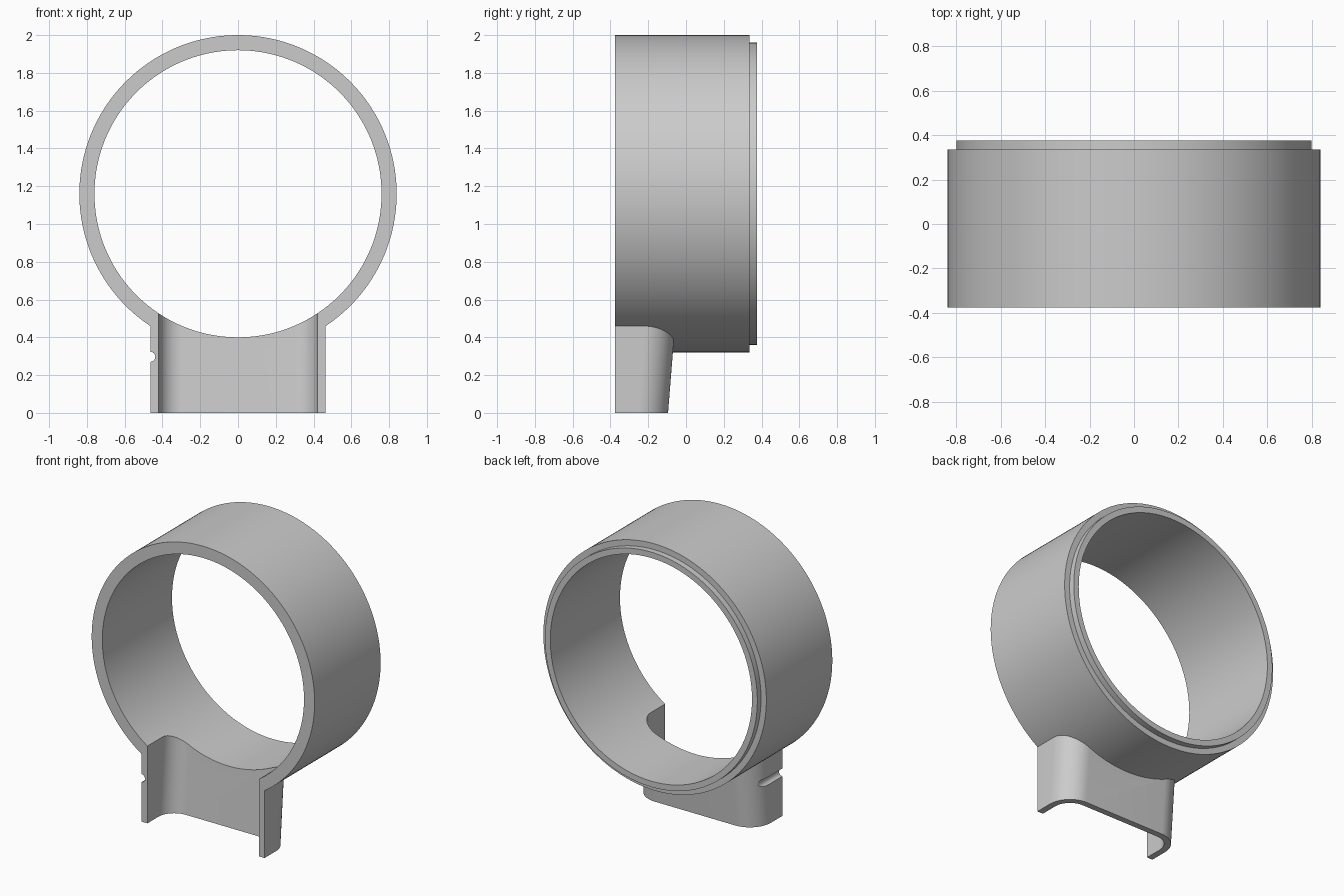
import bpy, bmesh, math

cube = bpy.data.objects.get("Cube")
if cube:
    bpy.data.objects.remove(cube, do_unlink=True)

# Main dimensions
FRONT, STEP, BACK = -0.375, 0.335, 0.375
CENTRE_Z = 1.16
OUTER_R, LIP_R, BORE_R = 0.84, 0.80, 0.76
SLANT = 0.08           # backward lean of the foot's rear wall

grey = bpy.data.materials.new("plain grey")
grey.use_nodes = True
grey.diffuse_color = (0.6, 0.6, 0.6, 1)
grey.node_tree.nodes["Principled BSDF"].inputs["Base Color"].default_value = (0.6, 0.6, 0.6, 1)


def loft(name, loops):
    """Closed solid skinned through loops of equal length."""
    bm = bmesh.new()
    rows = [[bm.verts.new(p) for p in loop] for loop in loops]
    n = len(rows[0])
    for a, b in zip(rows, rows[1:]):
        for i in range(n):
            j = (i + 1) % n
            bm.faces.new((a[i], a[j], b[j], b[i]))
    bm.faces.new(rows[0])
    bm.faces.new(rows[-1])
    bmesh.ops.recalc_face_normals(bm, faces=bm.faces[:])
    mesh = bpy.data.meshes.new(name)
    bm.to_mesh(mesh)
    bm.free()
    mesh.materials.append(grey)
    obj = bpy.data.objects.new(name, mesh)
    bpy.context.collection.objects.link(obj)
    return obj


def circle(radius, y, x=0, z=CENTRE_Z, n=160):
    return [(x + radius * math.cos(2 * math.pi * i / n), y,
             z + radius * math.sin(2 * math.pi * i / n)) for i in range(n)]


def foot_loop(half, front, back, radius, z, n=16):
    """Rectangle with two rounded rear corners, its rear leaning with height."""
    lean = SLANT * z
    right = []
    for i in range(n + 1):
        a = math.pi / 2 * i / n
        right.append((half - radius + radius * math.cos(a),
                      back + lean - radius + radius * math.sin(a)))
    right.insert(0, (half, front))
    outline = right + [(-x, y) for x, y in reversed(right)]
    return [(x, y, z) for x, y in outline]


def boolean(target, tool, operation):
    mod = target.modifiers.new(tool.name, 'BOOLEAN')
    mod.object = tool
    mod.operation = operation
    mod.solver = 'EXACT'
    bpy.context.view_layer.objects.active = target
    bpy.ops.object.modifier_apply(modifier=mod.name)
    bpy.data.objects.remove(tool, do_unlink=True)


# Ring with a stepped lip at the rear
ring = loft("ring_with_foot", [circle(OUTER_R, FRONT), circle(OUTER_R, STEP),
                               circle(LIP_R, STEP), circle(LIP_R, BACK)])

# Foot under the front half of the ring
foot = loft("foot", [foot_loop(0.463, FRONT, -0.095, 0.16, z) for z in (0, 0.6)])
boolean(ring, foot, 'UNION')

# Bore, open pocket in the foot, and small side groove
boolean(ring, loft("bore", [circle(BORE_R, y) for y in (-0.6, 0.6)]), 'DIFFERENCE')
pocket = loft("pocket", [foot_loop(0.42, -0.6, -0.137, 0.12, z) for z in (-0.1, 0.8)])
boolean(ring, pocket, 'DIFFERENCE')
groove = loft("groove", [circle(0.027, y, -0.465, 0.297, 24) for y in (-0.6, 0.1)])
boolean(ring, groove, 'DIFFERENCE')

# Smooth curved walls, sharp rims
bpy.ops.object.select_all(action='DESELECT')
ring.select_set(True)
bpy.context.view_layer.objects.active = ring
bpy.ops.object.shade_smooth_by_angle(angle=math.radians(30))
